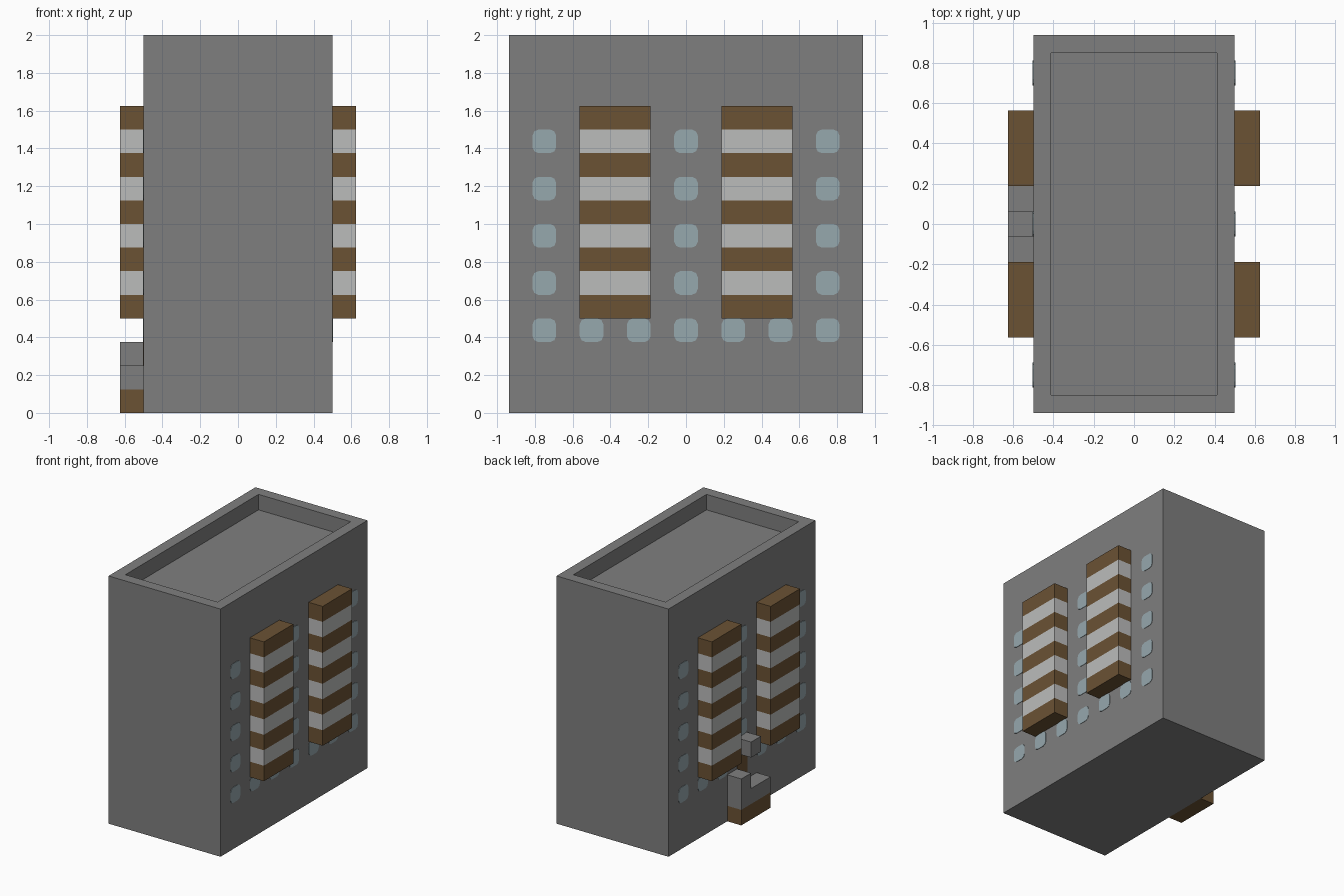
import bpy, bmesh
from mathutils import Vector

cube = bpy.data.objects.get("Cube")
if cube:
    bpy.data.objects.remove(cube, do_unlink=True)


def material(name, rgb):
    mat = bpy.data.materials.new(name)
    mat.use_nodes = True
    mat.diffuse_color = (*rgb, 1)
    mat.node_tree.nodes["Principled BSDF"].inputs["Base Color"].default_value = (*rgb, 1)
    return mat


GREY = material("stone grey", (0.212, 0.212, 0.212))
BROWN = material("wood brown", (0.147, 0.084, 0.034))
WHITE = material("pale panel", (0.5, 0.503, 0.5))
GLASS = material("window blue", (0.305, 0.392, 0.423))

U = 0.125  # building module
WALL = 4 * U


def finish(name, bm, *mats):
    bmesh.ops.recalc_face_normals(bm, faces=bm.faces)
    mesh = bpy.data.meshes.new(name)
    bm.to_mesh(mesh)
    bm.free()
    for mat in mats:
        mesh.materials.append(mat)
    obj = bpy.data.objects.new(name, mesh)
    bpy.context.collection.objects.link(obj)
    return obj


def add_box(bm, low, high):
    low, high = Vector(low), Vector(high)
    verts = bmesh.ops.create_cube(bm, size=1)["verts"]
    for v in verts:
        v.co = (low + high) / 2 + v.co * (high - low)
    return verts


def box(name, low, high, mat):
    bm = bmesh.new()
    add_box(bm, low, high)
    return finish(name, bm, mat)


# Main block with a sunken roof behind a parapet
bm = bmesh.new()
add_box(bm, (-WALL, -7.5 * U, 0), (WALL, 7.5 * U, 16 * U))
roof = max(bm.faces, key=lambda f: f.calc_center_median().z)
bmesh.ops.inset_region(bm, faces=[roof], thickness=U)
floor = bmesh.ops.extrude_face_region(bm, geom=[roof])["geom"]
bmesh.ops.translate(bm, vec=(0, 0, -U), verts=[g for g in floor if isinstance(g, bmesh.types.BMVert)])
if roof.is_valid:
    bmesh.ops.delete(bm, geom=[roof], context="FACES_ONLY")
finish("building_block", bm, GREY)


# Striped balcony tower: stacked bands, alternating colour by height
def balcony(name, side, y):
    bm = bmesh.new()
    add_box(bm, (min(side * WALL, side * 5 * U), y - 1.5 * U, 4 * U),
            (max(side * WALL, side * 5 * U), y + 1.5 * U, 13 * U))
    for band in range(5, 13):
        bmesh.ops.bisect_plane(bm, geom=bm.verts[:] + bm.edges[:] + bm.faces[:],
                               plane_co=(0, 0, band * U), plane_no=(0, 0, 1))
    for face in bm.faces:
        if abs(face.normal.z) < 0.5:
            face.material_index = (int(face.calc_center_median().z / U) % 2)
    finish(name, bm, BROWN, WHITE)


# Rounded window plates on a wall
def windows(name, side, places):
    bm = bmesh.new()
    h, c, m = U / 2, U / 4, U / 13
    corner = [(h, h - c), (h - m, h - m), (h - c, h)]
    outline = []
    for sy, sz in ((1, 1), (-1, 1), (-1, -1), (1, -1)):
        pts = corner if sy * sz > 0 else corner[::-1]
        outline += [(sy * a, sz * b) for a, b in pts]
    for y, z in places:
        face = bm.faces.new([bm.verts.new((side * (WALL - 0.002), y + a, z + b)) for a, b in outline])
        out = bmesh.ops.extrude_face_region(bm, geom=[face])["geom"]
        bmesh.ops.translate(bm, vec=(side * 0.005, 0, 0),
                            verts=[g for g in out if isinstance(g, bmesh.types.BMVert)])
    finish(name, bm, GLASS)


for label, side in (("left", 1), ("right", -1)):
    for end, y in (("front", -3 * U), ("back", 3 * U)):
        balcony(f"{label}_{end}_balcony", side, y)
    places = [(col * 2 * U, (3.5 + 2 * row) * U)
              for row in range(5) for col in range(-3, 4)
              if (row == 0 or col % 3 == 0) and not (side < 0 and row == 0 and col == 0)]
    windows(f"{label}_windows", side, places)

# Entrance on the right wall: wooden base, stone step, side post, canopy, door
OUT = -5 * U
box("entrance_base", (OUT, -1.5 * U, 0), (-WALL, 1.5 * U, U), BROWN)
box("entrance_step", (OUT, -1.5 * U, U), (-WALL, 1.5 * U, 2 * U), GREY)
box("entrance_post", (OUT, U / 2, 2 * U), (-WALL, 1.5 * U, 3 * U), GREY)
box("entrance_canopy", (OUT, -U / 2, 4 * U), (-WALL, U / 2, 5 * U), GREY)
box("entrance_door", (-WALL - 0.004, -U / 2, 2 * U), (-WALL + 0.002, U / 2, 4 * U), BROWN)
